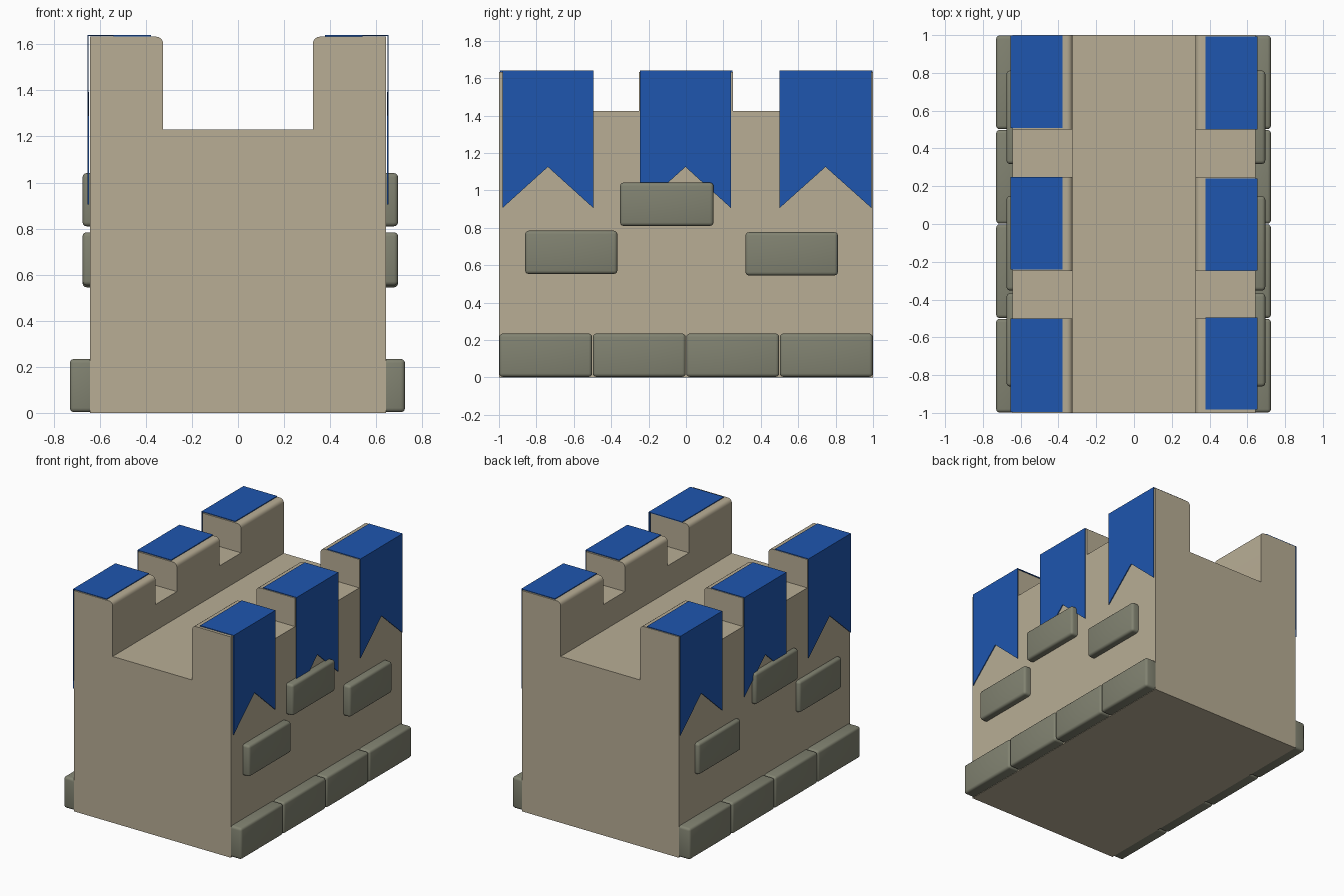
import bpy, bmesh, math

if "Cube" in bpy.data.objects:
    bpy.data.objects.remove(bpy.data.objects["Cube"])


def material(name, rgb):
    m = bpy.data.materials.new(name)
    m.diffuse_color = (*rgb, 1)
    m.use_nodes = True
    m.node_tree.nodes["Principled BSDF"].inputs["Base Color"].default_value = m.diffuse_color
    return m


SAND = material("sandstone", (0.48, 0.42, 0.30))
STONE = material("grey_stone", (0.22, 0.225, 0.165))
BLUE = material("blue_cloth", (0.013, 0.093, 0.43))


def make(name, bm, mat):
    me = bpy.data.meshes.new(name)
    bm.to_mesh(me)
    bm.free()
    ob = bpy.data.objects.new(name, me)
    bpy.context.collection.objects.link(ob)
    if mat:
        me.materials.append(mat)
    return ob


def apply_mods(ob, smooth=True):
    bpy.ops.object.select_all(action='DESELECT')
    ob.select_set(True)
    bpy.context.view_layer.objects.active = ob
    for m in list(ob.modifiers):
        bpy.ops.object.modifier_apply(modifier=m.name)
    if smooth:
        bpy.ops.object.shade_smooth_by_angle(angle=math.radians(35))


def box(name, lo, hi, mat=None):
    bm = bmesh.new()
    bmesh.ops.create_cube(bm, size=1)
    for v in bm.verts:
        v.co = [(a + b) / 2 + c * (b - a) for a, b, c in zip(lo, hi, v.co)]
    return make(name, bm, mat)


# wall body: U-shaped cross-section, inner top corners rounded, run along y
HALF, INNER, TOP, FLOOR, R = 0.642, 0.325, 1.633, 1.23, 0.03
right = [(HALF, 0), (HALF, TOP)]
right += [(INNER + R - R * math.sin(a), TOP - R + R * math.cos(a))
          for a in (math.pi / 2 * i / 4 for i in range(5))]
right.append((INNER, FLOOR))
section = right + [(-x, z) for x, z in reversed(right)]
bm = bmesh.new()
face = bm.faces.new([bm.verts.new((x, -1, z)) for x, z in section])
ext = bmesh.ops.extrude_face_region(bm, geom=[face])
bmesh.ops.translate(bm, vec=(0, 2, 0),
                    verts=[g for g in ext['geom'] if isinstance(g, bmesh.types.BMVert)])
bmesh.ops.recalc_face_normals(bm, faces=bm.faces)
body = make("castle_wall", bm, SAND)

# gaps between the battlements
cutters = []
for y in (-0.375, 0.375):
    c = box("battlement_gap_cutter", (-1, y - 0.125, 1.423), (1, y + 0.125, 2))
    c.hide_render = True
    cutters.append(c)
    mod = body.modifiers.new("gap", 'BOOLEAN')
    mod.operation, mod.solver, mod.object = 'DIFFERENCE', 'EXACT', c
apply_mods(body)
for c in cutters:
    bpy.data.objects.remove(c)


# stone blocks with rounded edges
def block(name, side, x_out, y0, y1, z0, z1):
    xs = sorted((side * 0.6, side * x_out))
    ob = box(name, (xs[0], y0, z0), (xs[1], y1, z1), STONE)
    b = ob.modifiers.new("round", 'BEVEL')
    b.width, b.segments = 0.018, 3
    apply_mods(ob)


for side, base_x, upper_x in ((1, 0.725, 0.695), (-1, 0.73, 0.675)):
    for i in range(4):
        y = -1 + i * 0.5
        block("base_block", side, base_x, y + 0.002, y + 0.498, 0.003, 0.234)
    for y0, y1, z0 in ((-0.86, -0.367, 0.553), (-0.352, 0.147, 0.81), (0.318, 0.812, 0.545)):
        block("wall_block", side, upper_x, y0, y1, z0, z0 + 0.231)


# swallow-tailed banners folded over each battlement
def banner(side, y0, y1):
    bm = bmesh.new()
    rows = []
    for y, tail in ((y0, 0.905), ((y0 + y1) / 2, 1.125), (y1, 0.905)):
        rows.append([bm.verts.new((side * x, y, z))
                     for x, z in ((0.378, 1.64), (0.653, 1.64), (0.653, tail))])
    for a, b in zip(rows, rows[1:]):
        for i in range(2):
            quad = [a[i], a[i + 1], b[i + 1], b[i]]
            bm.faces.new(quad if side > 0 else quad[::-1])
    ob = make("banner", bm, BLUE)
    s = ob.modifiers.new("thickness", 'SOLIDIFY')
    s.thickness, s.offset = 0.006, -1
    apply_mods(ob, smooth=False)


for y0, y1 in ((-0.982, -0.495), (-0.247, 0.241), (0.5, 0.992)):
    banner(1, y0, y1)
for y0, y1 in ((-0.995, -0.5), (-0.242, 0.249), (0.508, 0.997)):
    banner(-1, y0, y1)
